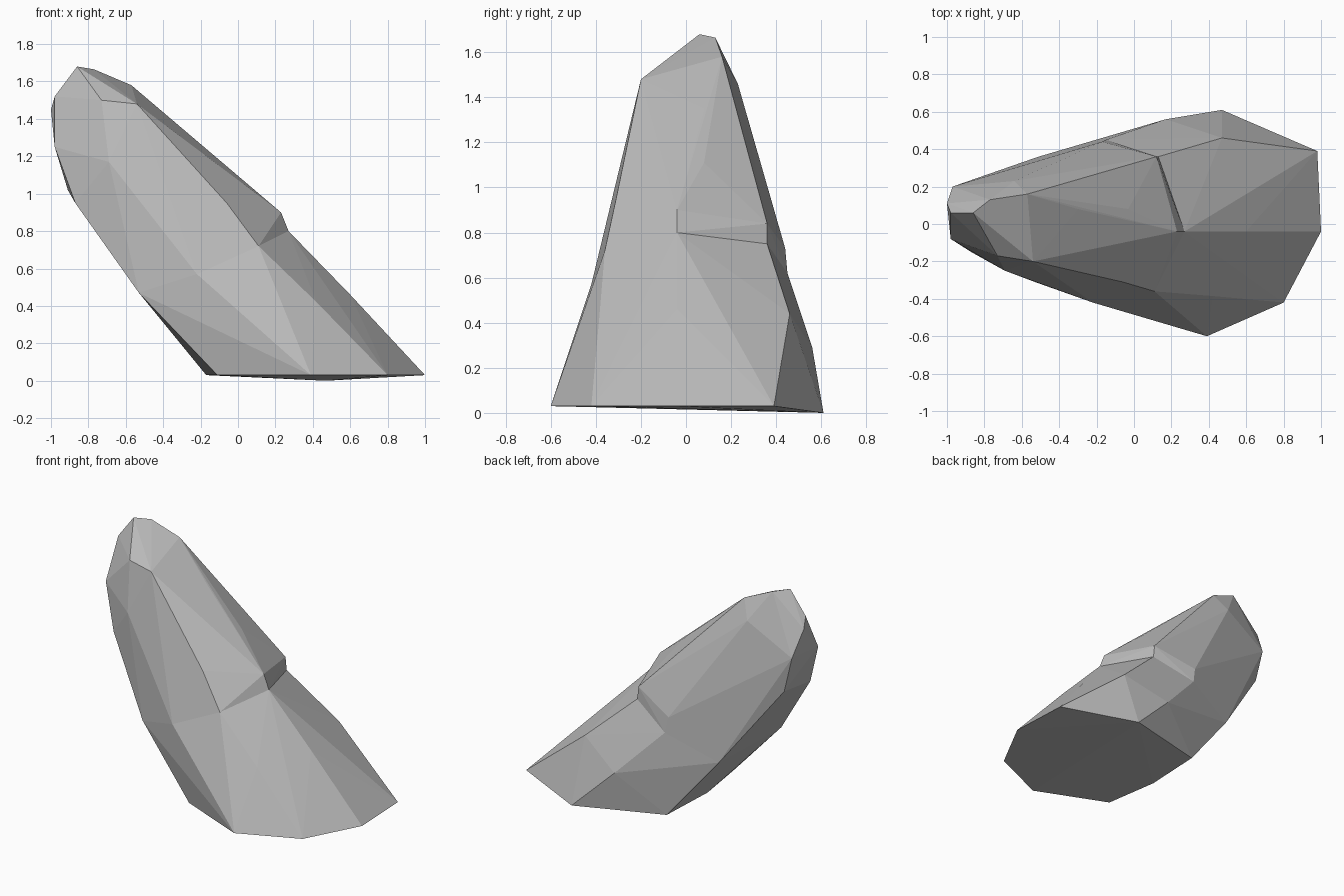
import bpy
import bmesh

cube = bpy.data.objects.get("Cube")
if cube:
    bpy.data.objects.remove(cube, do_unlink=True)

# Single stone colour
stone = bpy.data.materials.new("stone_grey")
stone.use_nodes = True
grey = (0.5, 0.5, 0.5, 1.0)
stone.diffuse_color = grey
shader = next(n for n in stone.node_tree.nodes if n.type == "BSDF_PRINCIPLED")
shader.inputs["Base Color"].default_value = grey


def make_chunk(name, *corner_groups):
    """Build a flat-faceted convex chunk of stone around its corner points."""
    bm = bmesh.new()
    for group in corner_groups:
        for corner in group:
            bm.verts.new(corner)
    hull = bmesh.ops.convex_hull(bm, input=bm.verts[:])
    inside = {v for v in hull["geom_interior"] + hull["geom_unused"]
              if isinstance(v, bmesh.types.BMVert)}
    bmesh.ops.delete(bm, geom=list(inside), context="VERTS")
    bmesh.ops.recalc_face_normals(bm, faces=bm.faces[:])
    mesh = bpy.data.meshes.new(name)
    bm.to_mesh(mesh)
    bm.free()
    mesh.materials.append(stone)
    chunk = bpy.data.objects.new(name, mesh)
    bpy.context.scene.collection.objects.link(chunk)
    return chunk


# Ground outline, with the back corner slightly lower
ground = [(x, y, 0.03) for x, y in (
    (1, -.04), (.8, -.42), (.39, -.6), (-.11, -.39),
    (-.17, 0), (-.15, .43), (.98, .39))]
ground.append((.47, .61, 0))

# Corners shared by both chunks: foot of the step and the underside
step_foot = [(.27, -.04, .8), (.13, .36, .75), (-.15, .45, .62), (.11, -.36, .72)]
underside = [(-.53, -.31, .47), (-.51, .36, .47), (-.22, -.42, .57)]

# Lower slope below the step
slope = [(.6, -.04, .46), (.47, .46, .44), (.42, -.385, .42), (.17, .56, .29)]

# Upper chunk: lip of the step, ridges, blunt tip, overhanging side
step_lip = [(.23, -.04, .9), (.12, .36, .84), (-.17, .44, .73), (.14, -.2, .84)]
ridges = [(-.03, .08, 1.11), (-.3, .08, 1.35), (-.17, .25, 1.13),
          (-.06, -.31, .95), (-.54, -.2, 1.48), (-.64, .23, 1.46)]
tip = [(-.86, .06, 1.68), (-.77, .13, 1.665), (-.57, .16, 1.58),
       (-.73, -.17, 1.5), (-.98, .06, 1.52), (-1, .11, 1.45)]
overhang = [(-.97, .2, 1.27), (-.98, -.08, 1.25), (-.91, .2, 1.02),
            (-.87, -.15, .95), (-.69, -.25, 1.17)]

# Buried root lets the upper chunk overlap the lower one cleanly
root = [(.1, 0, .4)]

rock = make_chunk("rock", ground, step_foot, underside, slope)
upper = make_chunk("upper_rock", step_foot, underside, step_lip,
                   ridges, tip, overhang, root)
upper.hide_render = True

# Fuse the chunks into one closed stone
fuse = rock.modifiers.new("fuse", "BOOLEAN")
fuse.operation = "UNION"
fuse.solver = "EXACT"
fuse.object = upper
bpy.context.view_layer.update()
fused = bpy.data.meshes.new_from_object(
    rock.evaluated_get(bpy.context.evaluated_depsgraph_get()))
rock.modifiers.clear()
rock.data = fused
fused.name = "rock"
bpy.data.objects.remove(upper, do_unlink=True)
